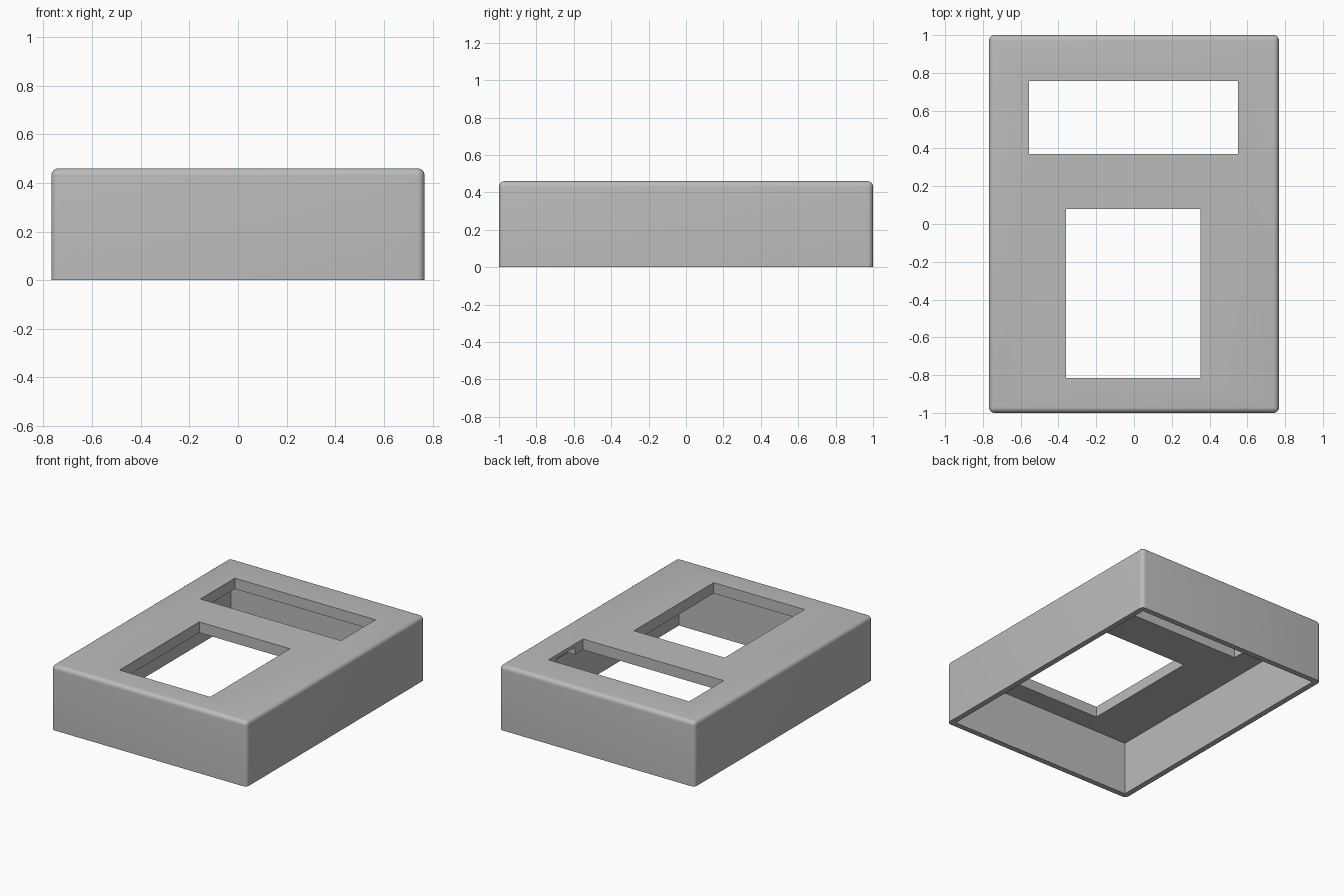
import bpy, bmesh

if "Cube" in bpy.data.objects:
    bpy.data.objects.remove(bpy.data.objects["Cube"])

W, D, H = 1.535, 2.0, 0.46      # outer size
WALL, ROOF = 0.04, 0.077        # side and top thickness

grey = bpy.data.materials.new("plain_grey")
grey.diffuse_color = (0.5, 0.5, 0.5, 1)
grey.use_nodes = True
grey.node_tree.nodes["Principled BSDF"].inputs["Base Color"].default_value = grey.diffuse_color


def box(name, x0, x1, y0, y1, z0, z1, rounding=0):
    """Box between two corners; rounds every edge that is not on its base."""
    bm = bmesh.new()
    bmesh.ops.create_cube(bm, size=1)
    for v in bm.verts:
        v.co.x = x1 if v.co.x > 0 else x0
        v.co.y = y1 if v.co.y > 0 else y0
        v.co.z = z1 if v.co.z > 0 else z0
    if rounding:
        edges = [e for e in bm.edges if max(v.co.z for v in e.verts) > z0 + 0.01]
        bmesh.ops.bevel(bm, geom=edges, offset=rounding, segments=6,
                        profile=0.5, affect='EDGES')
    mesh = bpy.data.meshes.new(name)
    bm.to_mesh(mesh)
    bm.free()
    mesh.materials.append(grey)
    obj = bpy.data.objects.new(name, mesh)
    bpy.context.collection.objects.link(obj)
    return obj


# Outer shell with rounded top and upright edges
case = box("case", -W / 2, W / 2, -D / 2, D / 2, 0, H, rounding=0.03)

# Hollow underside, two windows and a shallow notch beside the rear window
under = H - ROOF
cutters = [
    box("cavity_cutter", -W / 2 + WALL, W / 2 - WALL, -1 + WALL, 1 - WALL, -0.1, under),
    box("rear_window_cutter", -0.555, 0.55, 0.37, 0.757, 0.3, 0.6),
    box("front_window_cutter", -0.36, 0.353, -0.815, 0.08, 0.3, 0.6),
    box("notch_cutter", 0.5, 0.605, 0.46, 0.67, 0.3, 0.434),
]
bpy.context.view_layer.objects.active = case
case.select_set(True)
for cutter in cutters:
    mod = case.modifiers.new(cutter.name, 'BOOLEAN')
    mod.operation = 'DIFFERENCE'
    mod.solver = 'EXACT'
    mod.object = cutter
    bpy.ops.object.modifier_apply(modifier=mod.name)
    bpy.data.objects.remove(cutter)

# Smooth rounded edges, crisp cut edges
bpy.ops.object.shade_smooth_by_angle(angle=0.6)
